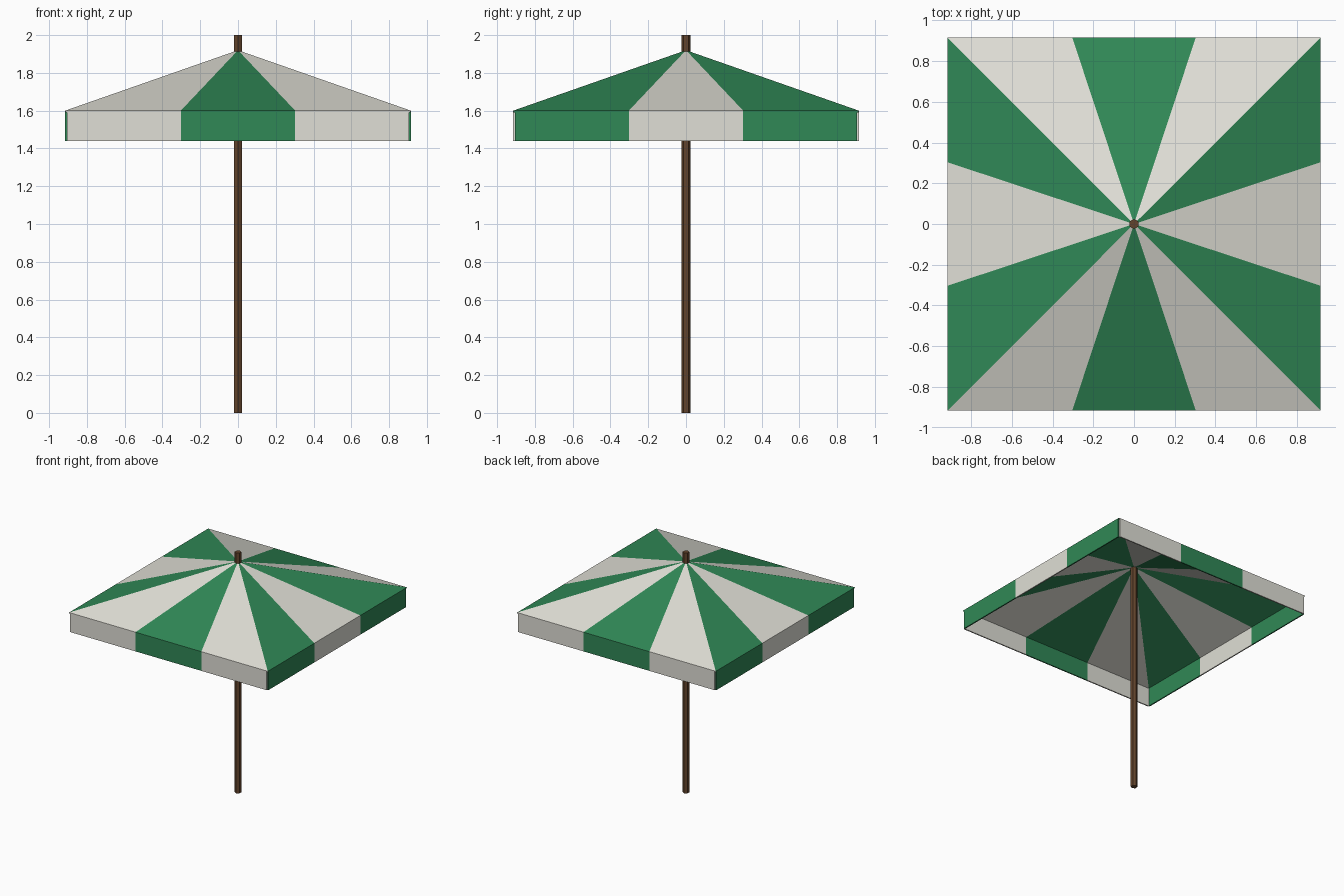
import bpy, bmesh, math
from mathutils import Matrix

if "Cube" in bpy.data.objects:
    bpy.data.objects.remove(bpy.data.objects["Cube"])


def material(name, rgb):
    lin = [((c / 255 + 0.055) / 1.055) ** 2.4 for c in rgb]
    m = bpy.data.materials.new(name)
    m.diffuse_color = (*lin, 1)
    m.use_nodes = True
    m.node_tree.nodes["Principled BSDF"].inputs["Base Color"].default_value = m.diffuse_color
    return m


GREEN = material("canvas green", (48, 136, 86))
CREAM = material("canvas cream", (224, 223, 214))
WOOD = material("pole brown", (98, 68, 44))


def finish(name, bm, mats):
    mesh = bpy.data.meshes.new(name)
    bm.to_mesh(mesh)
    bm.free()
    for m in mats:
        mesh.materials.append(m)
    ob = bpy.data.objects.new(name, mesh)
    bpy.context.collection.objects.link(ob)
    return ob


R, T = 0.915, 0.01            # canopy half width, cloth thickness
APEX, EAVE, HEM = 1.92, 1.60, 1.44
CUTS = [-R, -0.303, 0.303, R]  # stripe borders along one side

# six-sided pole
bm = bmesh.new()
bmesh.ops.create_cone(bm, cap_ends=True, segments=6, radius1=0.025, radius2=0.025,
                      depth=2, matrix=Matrix.Translation((0, 0, 1)))
finish("pole", bm, [WOOD])

# striped pyramid roof: three wedges per side, alternating all the way round
bm = bmesh.new()
for side in range(4):
    rot = Matrix.Rotation(side * math.pi / 2, 3, 'Z')
    for i in range(3):
        pts = [(CUTS[i], -R, EAVE), (CUTS[i + 1], -R, EAVE), (0, 0, APEX)]
        f = bm.faces.new([bm.verts.new(p) for p in pts])
        bmesh.ops.rotate(bm, verts=f.verts, matrix=rot)
        f.material_index = (side + i + 1) % 2
bmesh.ops.remove_doubles(bm, verts=bm.verts, dist=1e-4)
roof = finish("canopy_roof", bm, [CREAM, GREEN])
# side 0 (front) is cream-green-cream, so index 0 must be green in the middle
for p in roof.data.polygons:
    p.material_index = 1 - p.material_index
solid = roof.modifiers.new("thickness", 'SOLIDIFY')
solid.thickness = T
solid.offset = -1

# striped valance hanging from the eaves, open at the corner notches
bm = bmesh.new()
for side in range(4):
    rot = Matrix.Rotation(side * math.pi / 2, 4, 'Z')
    for i in range(3):
        a, b = max(CUTS[i], -R + T), min(CUTS[i + 1], R - T)
        mat = (rot @ Matrix.Translation(((a + b) / 2, -R + T / 2, (EAVE + HEM) / 2))
               @ Matrix.Diagonal((b - a, T, EAVE - HEM, 1)))
        cube = bmesh.ops.create_cube(bm, size=1, matrix=mat)
        for f in {f for v in cube["verts"] for f in v.link_faces}:
            f.material_index = (side + i) % 2
finish("canopy_valance", bm, [CREAM, GREEN])
